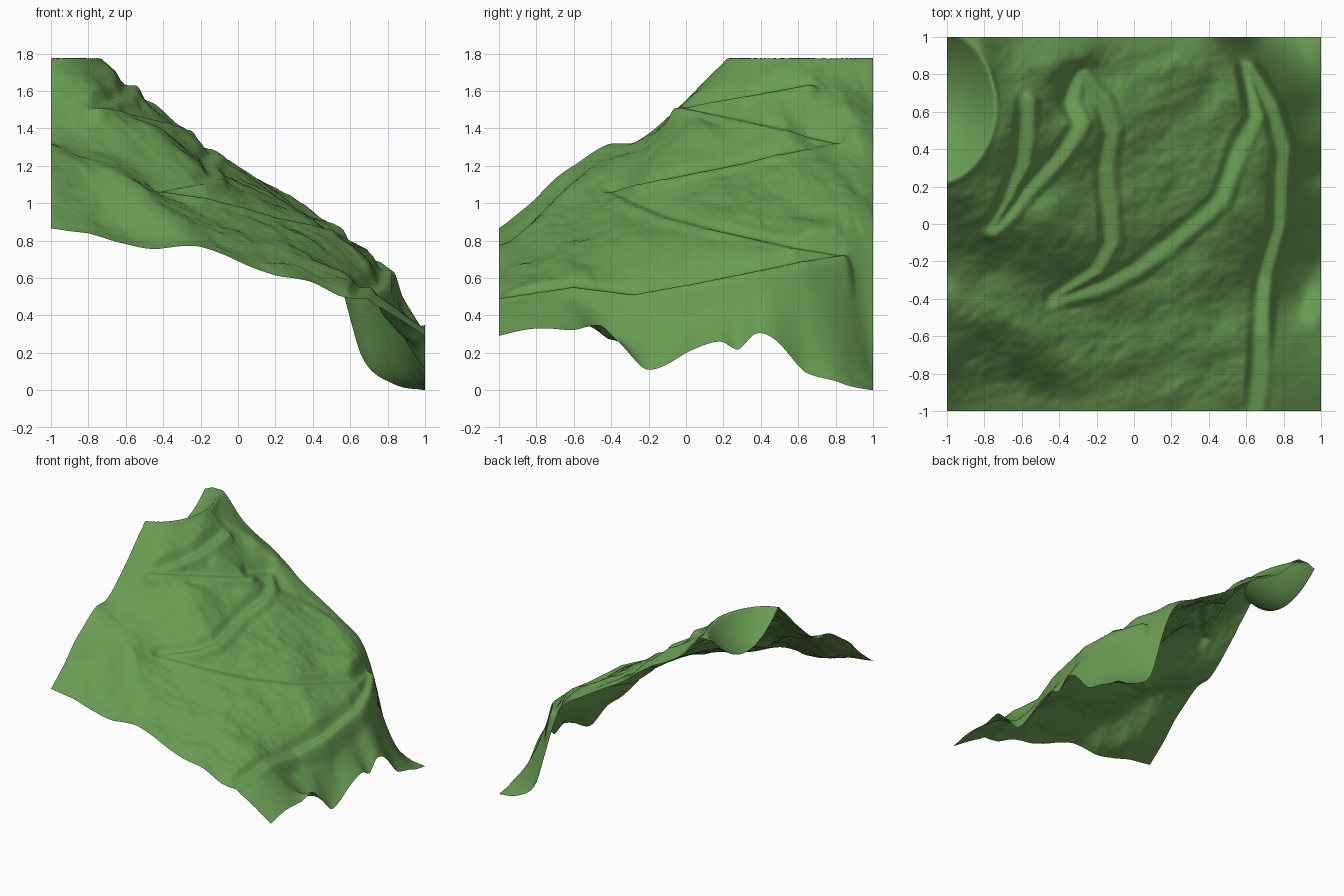
import bpy
import bmesh
import math
from mathutils import Vector, noise

default_cube = bpy.data.objects.get("Cube")
if default_cube:
    bpy.data.objects.remove(default_cube, do_unlink=True)

RESOLUTION = 180
SUMMIT = 1.775

# Switchback track from the foot of the hill to the summit: x, y, height
track = [Vector(p) for p in (
    (.65, -1, .49), (.68, -.6, .55), (.7, -.28, .51), (.78, 0, .56), (.8, .4, .64),
    (.73, .63, .69), (.61, .83, .72), (.66, .57, .76), (.56, .4, .8), (.47, .13, .86),
    (.35, .02, .89), (.2, -.1, .92), (0, -.25, .98), (-.2, -.34, 1.03), (-.42, -.4, 1.06),
    (-.2, -.25, 1.1), (-.12, -.1, 1.13), (-.13, .1, 1.17), (-.15, .3, 1.21),
    (-.12, .5, 1.26), (-.17, .66, 1.29), (-.28, .79, 1.32), (-.34, .66, 1.35),
    (-.28, .53, 1.39), (-.4, .35, 1.43), (-.58, .17, 1.47), (-.75, -.03, 1.51),
    (-.66, .14, 1.54), (-.59, .32, 1.57), (-.57, .65, 1.63))]

# Heights along each border: position along the edge, height
front_edge = ((-1, .865), (-.8, .84), (-.6, .78), (-.45, .755), (-.2, .77), (0, .69),
              (.2, .61), (.4, .58), (.55, .5), (.8, .42))
right_edge = ((-1, .29), (-.8, .33), (-.6, .32), (-.45, .35), (-.34, .24), (-.22, .11),
              (0, .2), (.2, .26), (.28, .21), (.36, .3), (.5, .25), (.63, .1), (.8, .05))
back_edge = ((-.84, SUMMIT), (-.7, 1.62), (-.5, 1.48), (-.3, 1.36), (-.15, 1.24),
             (0, 1.15), (.15, 1.06), (.3, .97), (.42, .88), (.5, .72), (.58, .46),
             (.65, .2), (.7, .12), (.8, .05), (1, 0))
left_edge = ((-.8, 1.03), (-.7, 1.13), (-.6, 1.2), (-.4, 1.32), (-.28, 1.32),
             (-.2, 1.37), (0, 1.55))

# Open slopes, shoulders and gullies between the track sections
slopes = ((.2, .7, 1.05), (.4, .72, .93), (0, .72, 1.19), (-.42, .82, 1.51),
          (-.28, .92, 1.4), (.88, 0, .33), (.9, .3, .4), (.9, .6, .33), (.78, .88, .22),
          (.9, .9, .06), (.85, -.61, .42), (.92, -.42, .27), (.88, -.25, .3),
          (-.7, -.48, 1.2), (-.62, -.62, 1.1), (-.5, -.71, 1.01), (-.72, -.73, .98),
          (-.57, -.83, .88), (-.85, -.4, 1.25), (-.68, -.23, 1.29), (.3, -.5, .77),
          (-.1, -.65, .86), (.2, .3, 1.03), (-.35, .1, 1.35), (-.5, .05, 1.42),
          (-.42, -.1, 1.31), (-.4, -.27, 1.15), (-.68, .75, 1.67))

# Summit bowl, an elliptical dish cut by the left border
BOWL_X, BOWL_Y, BOWL_RX, BOWL_RY, BOWL_DEPTH = -1.08, .63, .335, .41, .22


def bowl_radius(x, y):
    return math.hypot((x - BOWL_X) / BOWL_RX, (y - BOWL_Y) / BOWL_RY)


def smooth(t):
    t = min(max(t, 0), 1)
    return t * t * (3 - 2 * t)


controls = [tuple(p) for p in track]
controls += [(s, -1, h) for s, h in front_edge]
controls += [(1, s, h) for s, h in right_edge]
controls += [(s, 1, h) for s, h in back_edge]
controls += [(-1, s, h) for s, h in left_edge]
controls += slopes
for degrees in range(-70, 61, 26):
    a = math.radians(degrees)
    controls.append((BOWL_X + BOWL_RX * math.cos(a), BOWL_Y + BOWL_RY * math.sin(a), SUMMIT))


def kernel(squared):
    return squared * math.log(squared) if squared > 1e-12 else 0


def solve(matrix, values):
    """Gaussian elimination with pivoting."""
    n = len(values)
    rows = [row + [v] for row, v in zip(matrix, values)]
    for i in range(n):
        best = max(range(i, n), key=lambda r: abs(rows[r][i]))
        rows[i], rows[best] = rows[best], rows[i]
        pivot = rows[i]
        for r in range(i + 1, n):
            factor = rows[r][i] / pivot[i]
            if factor:
                rows[r] = [a - factor * b for a, b in zip(rows[r], pivot)]
    result = [0] * n
    for i in reversed(range(n)):
        known = sum(rows[i][j] * result[j] for j in range(i + 1, n))
        result[i] = (rows[i][n] - known) / rows[i][i]
    return result


# Thin-plate surface through all the control heights
matrix = []
for i, (x, y, h) in enumerate(controls):
    row = [kernel((x - u) ** 2 + (y - v) ** 2) for u, v, w in controls]
    row[i] += .002
    matrix.append(row + [1, x, y])
matrix.append([1] * len(controls) + [0, 0, 0])
matrix.append([c[0] for c in controls] + [0, 0, 0])
matrix.append([c[1] for c in controls] + [0, 0, 0])
weights = solve(matrix, [c[2] for c in controls] + [0, 0, 0])
base, tilt_x, tilt_y = weights[-3:]
sources = [(u, v, w) for (u, v, h), w in zip(controls, weights)]


def hill_height(x, y):
    total = base + tilt_x * x + tilt_y * y
    for u, v, w in sources:
        total += w * kernel((x - u) ** 2 + (y - v) ** 2)
    return total


def nearest_track(x, y):
    """Distance to the track and its height there, blended across hairpins."""
    best, total, height = 9, 0, 0
    for a, b in zip(track, track[1:]):
        dx, dy = b.x - a.x, b.y - a.y
        t = ((x - a.x) * dx + (y - a.y) * dy) / (dx * dx + dy * dy)
        t = min(max(t, 0), 1)
        distance = math.hypot(x - a.x - t * dx, y - a.y - t * dy)
        weight = 1 / (distance * distance + .0002) ** 2
        best = min(best, distance)
        total += weight
        height += weight * (a.z + t * (b.z - a.z))
    return best, height / total


def ground_height(x, y):
    radius = bowl_radius(x, y)
    if radius < 1:
        return SUMMIT - BOWL_DEPTH * (1 - radius * radius)
    z = hill_height(x, y)
    # Weathered lumps, fading toward the borders, the bowl and the steep foot
    fade = smooth((1.05 - max(abs(x), abs(y))) * 6) * smooth((radius - 1) * 4)
    fade *= 1 - .7 * smooth((x - .6) * 5)
    lumps = noise.fractal(Vector((x * 3 + y, y * 4 - x * 1.5, 3)), 1, 2, 4)
    z += .024 * fade * lumps
    # Level ledge cut along the track
    distance, level = nearest_track(x, y)
    z += (level - z) * smooth((.08 - distance) / .06)
    # Even lip around the bowl
    z += (SUMMIT - z) * smooth((1.1 - radius) / .1)
    return min(max(z, 0), SUMMIT)


# Terrain sheet
bm = bmesh.new()
bmesh.ops.create_grid(bm, x_segments=RESOLUTION, y_segments=RESOLUTION, size=1)
for vert in bm.verts:
    vert.co.z = ground_height(vert.co.x, vert.co.y)
for face in bm.faces:
    face.smooth = True
mesh = bpy.data.meshes.new("hillside")
bm.to_mesh(mesh)
bm.free()
hillside = bpy.data.objects.new("hillside", mesh)
bpy.context.collection.objects.link(hillside)

# Grass colour
grass = bpy.data.materials.new("grass green")
grass.use_nodes = True
colour = (.14, .33, .085, 1)
grass.diffuse_color = colour
grass.node_tree.nodes["Principled BSDF"].inputs["Base Color"].default_value = colour
mesh.materials.append(grass)
